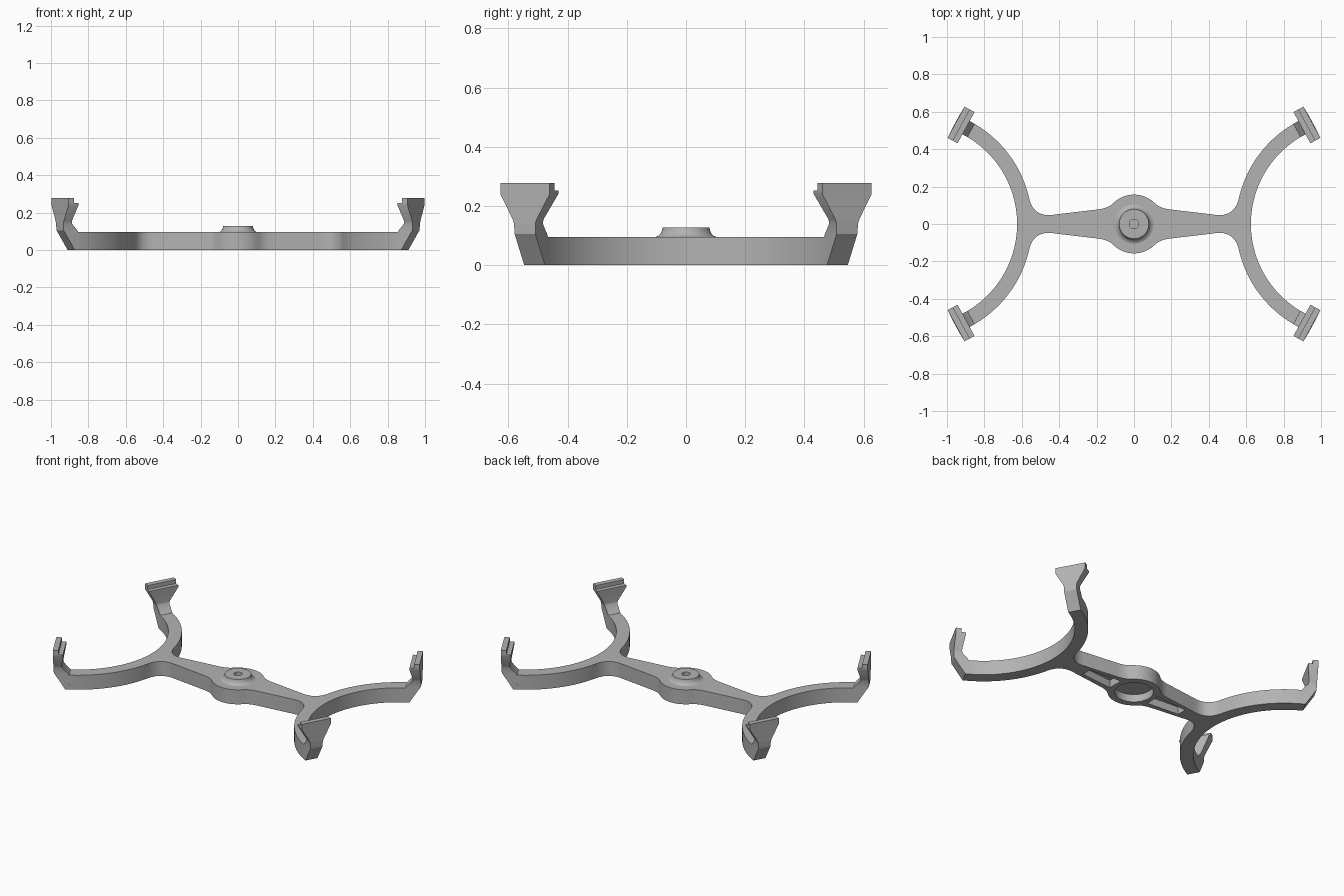
import bpy, bmesh, math
from mathutils import Vector

if "Cube" in bpy.data.objects:
    bpy.data.objects.remove(bpy.data.objects["Cube"], do_unlink=True)

grey = bpy.data.materials.new("plain grey")
grey.use_nodes = True
grey.diffuse_color = (0.45, 0.45, 0.45, 1)
grey.node_tree.nodes["Principled BSDF"].inputs["Base Color"].default_value = (0.45, 0.45, 0.45, 1)

TOP = 0.095                      # height of the flat frame
CX, R_IN, R_OUT = 1.165, 0.54, 0.62   # cradle arc centre and radii
END = math.radians(118.6)        # angle at which each arc stops


def make(name, bm, smooth=True):
    bmesh.ops.recalc_face_normals(bm, faces=bm.faces)
    mesh = bpy.data.meshes.new(name)
    bm.to_mesh(mesh)
    bm.free()
    mesh.materials.append(grey)
    obj = bpy.data.objects.new(name, mesh)
    bpy.context.collection.objects.link(obj)
    if smooth:
        shade(obj)
    return obj


def shade(obj):
    bpy.ops.object.select_all(action='DESELECT')
    obj.select_set(True)
    bpy.context.view_layer.objects.active = obj
    bpy.ops.object.shade_smooth_by_angle(angle=math.radians(30))


def prism(name, points, z0, z1, smooth=False):
    bm = bmesh.new()
    face = bm.faces.new([bm.verts.new((x, y, z0)) for x, y in points])
    up = bmesh.ops.extrude_face_region(bm, geom=[face])["geom"]
    bmesh.ops.translate(bm, vec=(0, 0, z1 - z0),
                        verts=[v for v in up if isinstance(v, bmesh.types.BMVert)])
    return make(name, bm, smooth)


def arc(cx, r, a0, a1, n):
    return [(cx + r * math.cos(a0 + (a1 - a0) * i / n),
             r * math.sin(a0 + (a1 - a0) * i / n)) for i in range(n + 1)]


def blend(a, b, c, n=10):
    a, b, c = Vector(a), Vector(b), Vector(c)
    return [tuple(a * (1 - t) ** 2 + b * 2 * t * (1 - t) + c * t * t)
            for t in (i / n for i in range(n + 1))]


def lathe(name, profile, steps=64):
    bm = bmesh.new()
    vs = [bm.verts.new((r, 0, z)) for r, z in profile]
    es = [bm.edges.new(p) for p in zip(vs, vs[1:])]
    bmesh.ops.spin(bm, geom=vs + es, cent=(0, 0, 0), axis=(0, 0, 1),
                   angle=math.tau, steps=steps)
    bmesh.ops.remove_doubles(bm, verts=bm.verts, dist=1e-5)
    return make(name, bm)


# Frame outline: one quadrant, from the hub out round the cradle arc
quarter = arc(0, 0.157, math.radians(90), math.radians(48), 12)
quarter += blend((0.125, 0.1), (0.152, 0.082), (0.2, 0.077), 6)
quarter += blend((0.42, 0.051), (0.53, 0.03), arc(CX, R_OUT, math.radians(168), END, 1)[0])
quarter += arc(CX, R_OUT, math.radians(168), END, 20)[1:]
quarter += arc(CX, R_IN, END, math.pi, 28)
right = quarter + [(x, -y) for x, y in quarter[-2::-1]]
outline = right + [(-x, y) for x, y in right[-2:0:-1]]
frame = prism("cradle_frame", outline, 0, TOP)

# Pockets in the underside of the hub and spokes
cutters = [prism("hub_pocket_cutter", arc(0, 0.115, 0, math.tau, 48)[:-1], -0.05, 0.05)]
for side in (1, -1):
    pocket = [(side * x, y) for x, y in
              ((0.145, 0.05), (0.37, 0.032), (0.37, -0.032), (0.145, -0.05))]
    cutters.append(prism("spoke_pocket_cutter", pocket, -0.05, 0.05))
for cutter in cutters:
    mod = frame.modifiers.new("pocket", 'BOOLEAN')
    mod.operation, mod.solver, mod.object = 'DIFFERENCE', 'EXACT', cutter
    bpy.ops.object.select_all(action='DESELECT')
    bpy.context.view_layer.objects.active = frame
    frame.select_set(True)
    bpy.ops.object.modifier_apply(modifier=mod.name)
    bpy.data.objects.remove(cutter, do_unlink=True)
shade(frame)

# Round boss on the hub with a small centre hole
lathe("hub_boss", [(0, 0.105), (0.025, 0.105), (0.025, 0.127), (0.079, 0.127),
                   (0.081, 0.118), (0.086, 0.107), (0.094, 0.099), (0.106, TOP - 0.001)])

# Upright clip sections: height, inner face, outer face, half width
SECTIONS = [(0, -0.02, 0.005, 0.0399), (TOP, -0.018, 0.066, 0.0399),
            (0.105, -0.01, 0.073, 0.04), (0.14, 0.022, 0.075, 0.041),
            (0.155, 0.026, 0.075, 0.046), (0.24, 0.012, 0.073, 0.095),
            (0.252, 0.012, 0.073, 0.095), (0.252, 0.04, 0.073, 0.095),
            (0.278, 0.04, 0.073, 0.095)]
radial = Vector((math.cos(END), math.sin(END), 0))
tangent = Vector((radial.y, -radial.x, 0))
base = Vector((CX, 0, 0)) + radial * (R_IN + R_OUT) / 2


def clip(name, sx, sy):
    bm = bmesh.new()
    rings = []
    for z, s0, s1, w in SECTIONS:
        ring = []
        for s, d in ((s0, -w), (s1, -w), (s1, w), (s0, w)):
            p = base + tangent * s + radial * d
            ring.append(bm.verts.new((p.x * sx, p.y * sy, z)))
        rings.append(ring)
    for a, b in zip(rings, rings[1:]):
        for i in range(4):
            j = (i + 1) % 4
            bm.faces.new((a[i], a[j], b[j], b[i]))
    bm.faces.new(rings[0])
    bm.faces.new(rings[-1])
    make(name, bm)


for sx, side in ((1, "left"), (-1, "right")):
    for sy, end in ((-1, "front"), (1, "back")):
        clip(f"{end}_{side}_clip", sx, sy)
